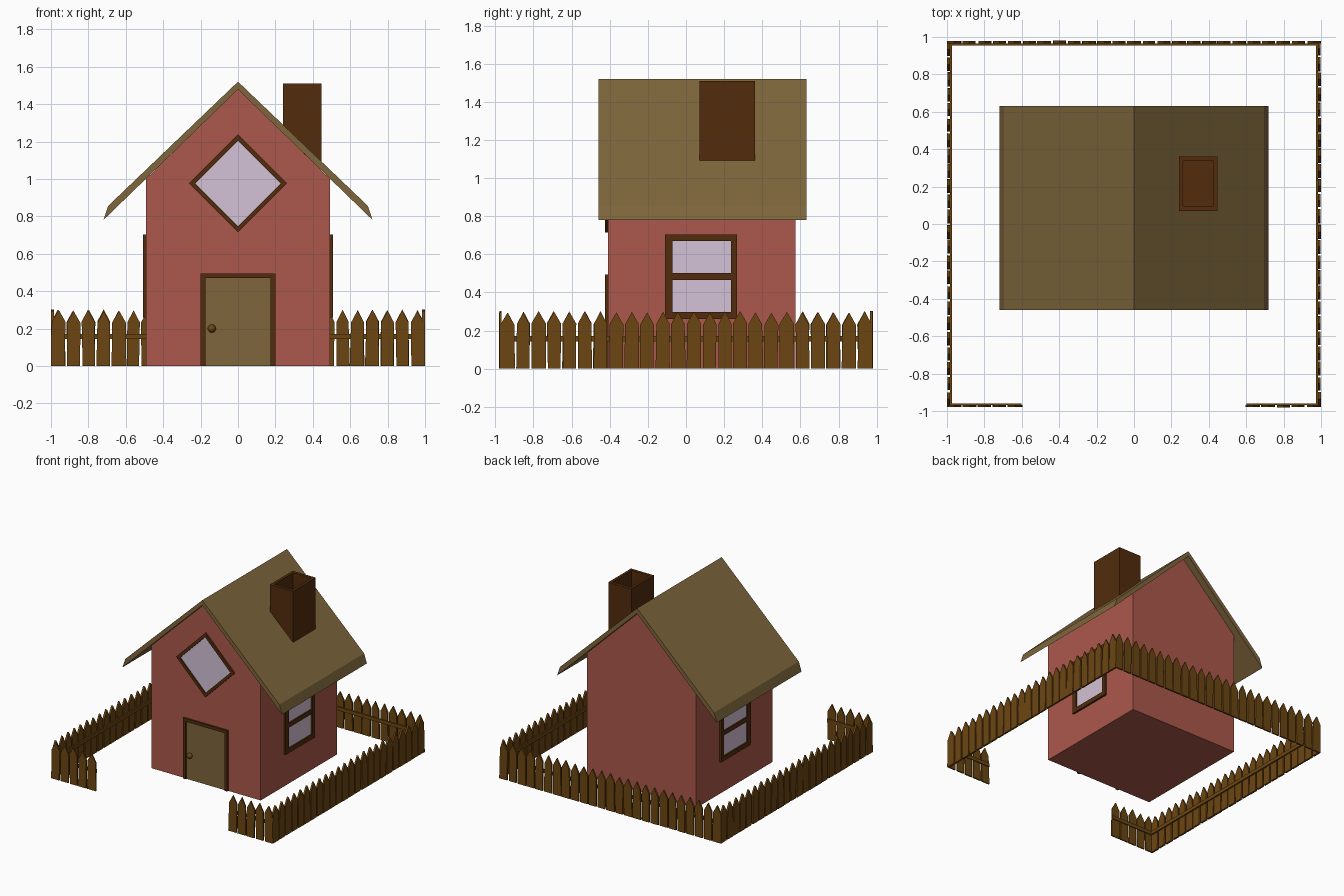
import bpy, bmesh, math, random
from mathutils import Matrix, Vector

if "Cube" in bpy.data.objects:
    bpy.data.objects.remove(bpy.data.objects["Cube"])

random.seed(4)


def srgb(r, g, b):
    def lin(c):
        c /= 255
        return c / 12.92 if c <= 0.04045 else ((c + 0.055) / 1.055) ** 2.4
    return (lin(r), lin(g), lin(b), 1)


def material(name, *rgb):
    m = bpy.data.materials.new(name)
    m.diffuse_color = srgb(*rgb)
    m.use_nodes = True
    m.node_tree.nodes["Principled BSDF"].inputs["Base Color"].default_value = m.diffuse_color
    return m


RED = material("red wall", 172, 88, 76)
TAN = material("tan roof", 126, 102, 60)
DARK = material("dark brown trim", 82, 44, 13)
WOOD = material("fence wood", 108, 70, 18)
GLASS = material("pale glass", 212, 194, 214)

# Planes: profile (u, v) plus depth d mapped to world space
FRONT = lambda u, v, d: (u, d, v)
SIDE = lambda u, v, d: (d, u, v)


def finish(bm, name, mat):
    bmesh.ops.recalc_face_normals(bm, faces=bm.faces)
    me = bpy.data.meshes.new(name)
    bm.to_mesh(me)
    bm.free()
    me.materials.append(mat)
    ob = bpy.data.objects.new(name, me)
    bpy.context.collection.objects.link(ob)
    return ob


def add_prism(bm, pts, plane, d0, d1):
    a = [bm.verts.new(plane(u, v, d0)) for u, v in pts]
    b = [bm.verts.new(plane(u, v, d1)) for u, v in pts]
    n = len(pts)
    bm.faces.new(a)
    bm.faces.new(b[::-1])
    for i in range(n):
        j = (i + 1) % n
        bm.faces.new((a[i], a[j], b[j], b[i]))


def prism(name, pts, plane, d0, d1, mat):
    bm = bmesh.new()
    add_prism(bm, pts, plane, d0, d1)
    return finish(bm, name, mat)


def rect(u0, u1, v0, v1):
    return [(u0, v0), (u1, v0), (u1, v1), (u0, v1)]


def ring(name, outer, inner, plane, d0, d1, mat):
    """Closed frame between two matching outlines."""
    bm = bmesh.new()
    loops = [[bm.verts.new(plane(u, v, d)) for u, v in p]
             for p, d in ((outer, d0), (outer, d1), (inner, d1), (inner, d0))]
    n = len(outer)
    for k in range(4):
        p, q = loops[k], loops[(k + 1) % 4]
        for i in range(n):
            j = (i + 1) % n
            bm.faces.new((p[i], p[j], q[j], q[i]))
    return finish(bm, name, mat)


# House body with gable
WX, Y0, Y1 = 0.492, -0.41, 0.575
prism("house_walls", [(-WX, 0), (WX, 0), (WX, 1.0), (0, 1.48), (-WX, 1.0)],
      FRONT, Y0, Y1, RED)

# Gable roof with undercut eaves
prism("roof", [(0, 1.52), (0.695, 0.855), (0.72, 0.78), (0, 1.478),
               (-0.72, 0.78), (-0.695, 0.855)], FRONT, -0.46, 0.632, TAN)

# Chimney with a recessed top
TOP = lambda u, v, d: (u, v, d)
ring("chimney", rect(0.24, 0.447, 0.07, 0.362), rect(0.262, 0.425, 0.095, 0.337),
     TOP, 1.07, 1.51, DARK)
prism("chimney_floor", rect(0.255, 0.43, 0.09, 0.345), TOP, 1.33, 1.36, DARK)

# Door, frame and knob
door_frame = [(-0.2, 0), (-0.2, 0.495), (0.2, 0.495), (0.2, 0),
              (0.175, 0), (0.175, 0.47), (-0.175, 0.47), (-0.175, 0)]
bm = bmesh.new()
for box in (rect(-0.2, -0.175, 0, 0.495), rect(0.175, 0.2, 0, 0.495),
            rect(-0.175, 0.175, 0.47, 0.495)):
    add_prism(bm, box, FRONT, -0.425, -0.405)
finish(bm, "door_frame", DARK)
prism("door", rect(-0.175, 0.175, 0, 0.47), FRONT, -0.414, -0.405, TAN)
bm = bmesh.new()
bmesh.ops.create_uvsphere(bm, u_segments=12, v_segments=8, radius=0.022,
                          matrix=Matrix.Translation((-0.14, -0.424, 0.2)))
knob = finish(bm, "door_knob", WOOD)
for p in knob.data.polygons:
    p.use_smooth = True


# Diamond attic window
def diamond(r):
    return [(0, 0.976 - r), (r, 0.976), (0, 0.976 + r), (-r, 0.976)]


ring("attic_window_frame", diamond(0.262), diamond(0.228), FRONT, -0.424, -0.405, DARK)
prism("attic_window_glass", diamond(0.235), FRONT, -0.414, -0.406, GLASS)

# Side windows, mirrored
for s, side in ((1, "right"), (-1, "left")):
    ring(side + "_window_frame", rect(-0.11, 0.268, 0.26, 0.703),
         rect(-0.07, 0.235, 0.297, 0.67), SIDE, s * 0.485, s * 0.507, DARK)
    prism(side + "_window_bar", rect(-0.075, 0.24, 0.465, 0.502),
          SIDE, s * 0.485, s * 0.505, DARK)
    prism(side + "_window_glass", rect(-0.075, 0.24, 0.29, 0.675),
          SIDE, s * 0.488, s * 0.496, GLASS)


# Fence: uneven pointed pickets with an inner rail
def fence(name, plane, start, end, count, outer, inner):
    bm = bmesh.new()
    step = (end - start) / count
    depth = outer + (inner - outer) * 0.6
    r = random.uniform
    for i in range(count):
        a, b = start + i * step, start + (i + 1) * step
        base_l = a + (0 if i == 0 else r(0.001, 0.009))
        base_r = b - (0 if i == count - 1 else r(0.001, 0.009))
        top_l, top_r = a + r(0.002, 0.009), b - r(0.002, 0.009)
        h = r(-0.006, 0.004)
        jog = (inner - outer) * r(0, 0.12)
        add_prism(bm, [(base_l, 0), (base_r, 0), (top_r, 0.235 + h),
                       ((top_l + top_r) / 2, 0.299 + h), (top_l, 0.235 + h)],
                  plane, outer + jog, depth)
    add_prism(bm, rect(start + 0.004, end - 0.004, 0.143, 0.172), plane, depth, inner)
    return finish(bm, name, WOOD)


fence("fence_right", SIDE, -0.976, 0.976, 24, 1.0, 0.972)
fence("fence_left", SIDE, -0.976, 0.976, 24, -1.0, -0.972)
fence("fence_back", FRONT, -1.0, 1.0, 25, 0.98, 0.955)
fence("fence_front_left", FRONT, -1.0, -0.597, 5, -0.98, -0.96)
fence("fence_front_right", FRONT, 0.597, 1.0, 5, -0.98, -0.96)
